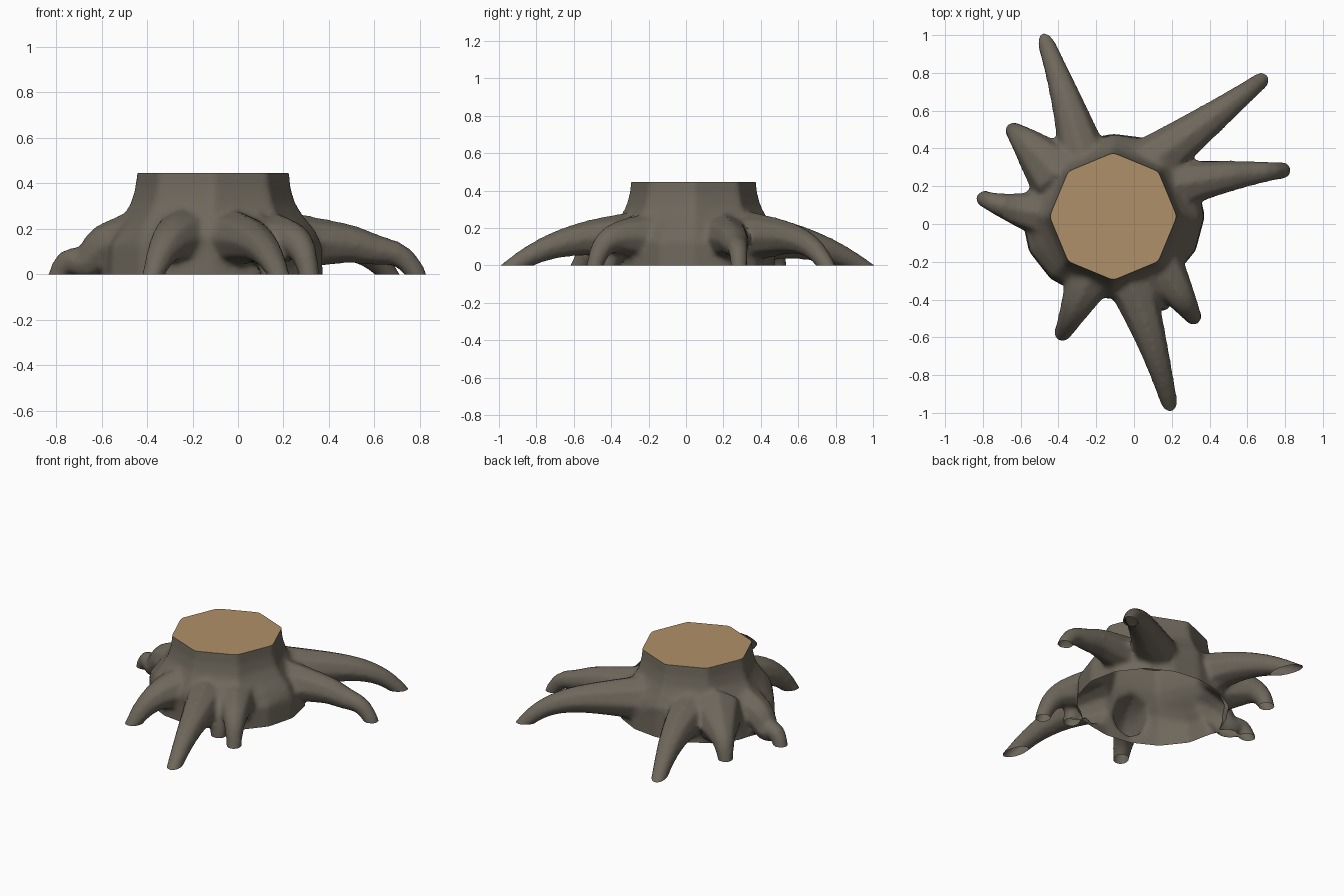
import bpy, bmesh, math
from mathutils import Vector

if "Cube" in bpy.data.objects:
    bpy.data.objects.remove(bpy.data.objects["Cube"])

CX, CY, TOP = -0.11, 0.04, 0.445


def material(name, rgb):
    m = bpy.data.materials.new(name)
    m.diffuse_color = (*rgb, 1)
    m.use_nodes = True
    m.node_tree.nodes["Principled BSDF"].inputs["Base Color"].default_value = m.diffuse_color
    return m


bark = material("bark brown", (0.155, 0.135, 0.105))
wood = material("cut wood", (0.43, 0.28, 0.14))

bm = bmesh.new()


def skin(rings):
    """Closed hull through a list of vertex rings."""
    rows = [[bm.verts.new(p) for p in ring] for ring in rings]
    n = len(rows[0])
    for a, b in zip(rows, rows[1:]):
        for i in range(n):
            j = (i + 1) % n
            bm.faces.new((a[i], a[j], b[j], b[i]))
    bm.faces.new(rows[0][::-1])
    bm.faces.new(rows[-1])


def root(start, mid, tip, radius, height, drop, dip=0, n=8, steps=16):
    """Tapering tube bent through mid; it runs out at 'height', then bends down into the ground."""
    s, m, e = Vector(start), Vector(mid), Vector(tip)
    ctrl = 2 * m - (s + e) / 2
    path = []
    for i in range(steps + 1):
        t = i / steps
        xy = s * (1 - t) ** 2 + ctrl * 2 * t * (1 - t) + e * t * t
        z = (0.15 + (height - 0.15) * t) * (1 - t ** drop) - 0.06 * t ** drop
        z -= dip * math.exp(-((t - 0.7) / 0.13) ** 2)
        path.append((Vector((xy.x, xy.y, z)), 0.044 + (radius - 0.044) * (1 - t) ** 1.25))
    flat = Vector((e.y - s.y, s.x - e.x, 0)).normalized()
    rings = []
    for i, (c, r) in enumerate(path):
        t = (path[min(i + 1, steps)][0] - path[max(i - 1, 0)][0]).normalized()
        side = (flat - t * flat.dot(t)).normalized()
        up = t.cross(side)
        rings.append([c + r * (math.cos(k * math.tau / n) * side + math.sin(k * math.tau / n) * up)
                      for k in range(n)])
    skin(rings)


# Trunk: octagonal at the cut, flaring to an irregular foot
rings = []
for z, r, f in [(-0.1, 0, 1), (0.13, 0, 0.98), (0.19, 0.43, 0.4), (0.25, 0.395, 0.1),
                (0.31, 0.365, 0), (0.38, 0.345, 0), (0.55, 0.325, 0)]:
    ring = []
    for k in range(16):
        a = k * math.tau / 16
        octo = r * (1 if k % 2 == 0 else math.cos(math.pi / 8))
        foot = 0.465 + 0.025 * math.cos(2 * a - 0.3)
        rr = foot * f + octo * (1 - f) if r else foot * f
        ring.append((CX + rr * math.cos(a), CY + rr * math.sin(a), z))
    rings.append(ring)
skin(rings)

# Roots
root((-0.24, 0.22), (-0.34, 0.6), (-0.49, 1.02), 0.16, 0.15, 3)        # back left, long
root((0.0, 0.26), (0.37, 0.53), (0.7, 0.78), 0.16, 0.16, 5)            # back right, long
root((0.1, 0.18), (0.48, 0.25), (0.81, 0.285), 0.15, 0.125, 9, 0.02)   # right
root((-0.06, -0.2), (0.08, -0.58), (0.2, -1.0), 0.15, 0.18, 3)         # front, long
root((-0.19, -0.17), (-0.29, -0.4), (-0.39, -0.6), 0.17, 0.2, 3)       # front left, stout
root((0.14, -0.22), (0.25, -0.39), (0.32, -0.5), 0.13, 0.16, 4)        # front right curl
root((0.08, -0.25), (0.13, -0.37), (0.15, -0.42), 0.13, 0.1, 3)        # front knuckle
root((-0.36, 0.06), (-0.58, 0.07), (-0.81, 0.14), 0.18, 0.11, 10, 0.07)  # left
root((-0.4, 0.25), (-0.55, 0.41), (-0.645, 0.5), 0.17, 0.1, 6)         # back left curl

bmesh.ops.recalc_face_normals(bm, faces=bm.faces[:])
me = bpy.data.meshes.new("stump")
bm.to_mesh(me)
bm.free()
stump = bpy.data.objects.new("stump", me)
bpy.context.collection.objects.link(stump)
bpy.context.view_layer.objects.active = stump
stump.select_set(True)

# Fuse trunk and roots into one skin
rem = stump.modifiers.new("fuse", 'REMESH')
rem.mode = 'VOXEL'
rem.voxel_size = 0.016
sm = stump.modifiers.new("soften", 'SMOOTH')
sm.factor = 0.5
sm.iterations = 5
for name in ("fuse", "soften"):
    bpy.ops.object.modifier_apply(modifier=name)

# Saw off the top flat, and leave the ground side open
me = stump.data
me.materials.clear()
me.materials.append(bark)
me.materials.append(wood)
bm = bmesh.new()
bm.from_mesh(me)


def cut(z, up):
    return bmesh.ops.bisect_plane(bm, geom=bm.verts[:] + bm.edges[:] + bm.faces[:], plane_co=(0, 0, z),
                                  plane_no=(0, 0, up), clear_outer=True)


cut(0, -1)
res = cut(TOP, 1)
for f in bm.faces:
    f.material_index = 0
    f.smooth = True
rim = [e for e in res["geom_cut"] if isinstance(e, bmesh.types.BMEdge)]
for f in bmesh.ops.contextual_create(bm, geom=rim)["faces"]:
    f.material_index = 1
    f.smooth = False
    f.normal_update()
    if f.normal.z < 0:
        f.normal_flip()
bm.to_mesh(me)
bm.free()
bpy.ops.object.shade_smooth_by_angle(angle=math.radians(40))
